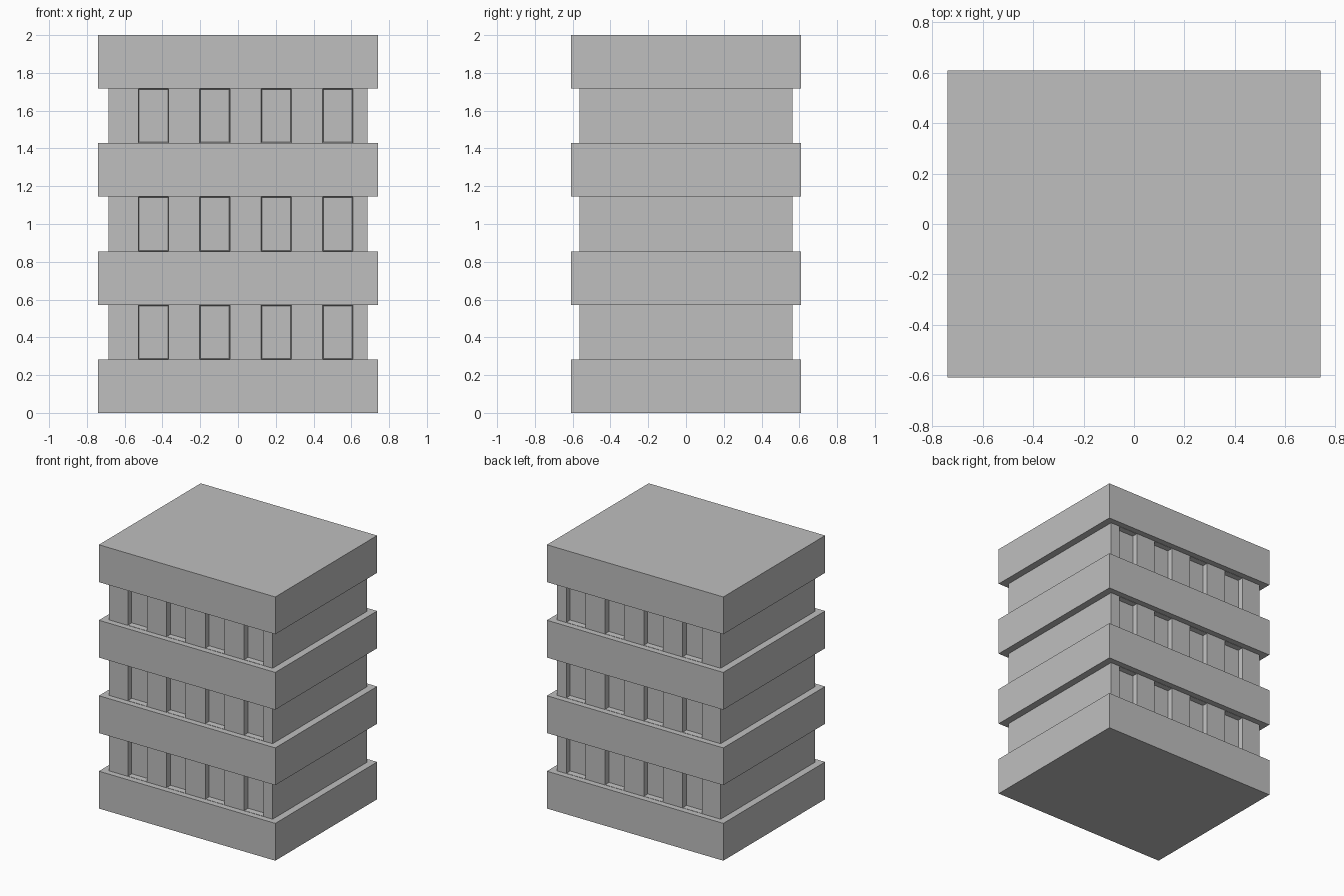
import bpy, bmesh
from mathutils import Matrix, Vector

old = bpy.data.objects.get("Cube")
if old:
    bpy.data.objects.remove(old, do_unlink=True)

# One plain concrete grey
GREY = (0.52, 0.52, 0.52, 1)
concrete = bpy.data.materials.new("concrete_grey")
concrete.use_nodes = True
concrete.diffuse_color = GREY
concrete.node_tree.nodes["Principled BSDF"].inputs["Base Color"].default_value = GREY

FLOORS = 3
TOTAL = 2.0
BAND = 0.283                                     # height of a projecting band
STEP = (TOTAL - BAND) / FLOORS                   # storey height
WINDOWS = [-0.448 + 0.3253 * i for i in range(4)]
HALF = 0.082                                     # half the window width


def box(half_x, half_y, z0, z1):
    bm = bmesh.new()
    size = Matrix.Diagonal((half_x * 2, half_y * 2, z1 - z0, 1))
    place = Matrix.Translation((0, 0, (z0 + z1) / 2))
    bmesh.ops.create_cube(bm, size=1, matrix=place @ size)
    return bm


def finish(bm, name):
    mesh = bpy.data.meshes.new(name)
    bm.to_mesh(mesh)
    bm.free()
    mesh.materials.append(concrete)
    obj = bpy.data.objects.new(name, mesh)
    bpy.context.collection.objects.link(obj)
    return obj


def recess_windows(bm):
    # Slice the wall at each window jamb
    for centre in WINDOWS:
        for side in (-HALF, HALF):
            bmesh.ops.bisect_plane(bm, geom=bm.verts[:] + bm.edges[:] + bm.faces[:],
                                   plane_co=Vector((centre + side, 0, 0)),
                                   plane_no=Vector((1, 0, 0)))
    bm.normal_update()
    # Sink the panes on the front and back
    panes = [f for f in bm.faces if abs(f.normal.y) > 0.9
             and any(abs(f.calc_center_median().x - c) < 0.01 for c in WINDOWS)]
    bmesh.ops.inset_individual(bm, faces=panes, thickness=0.003, depth=0)
    bmesh.ops.inset_individual(bm, faces=panes, thickness=0.005, depth=-0.04)


# Projecting bands, from base to roof
for i in range(FLOORS + 1):
    name = "base_band" if i == 0 else "roof_band" if i == FLOORS else f"floor_band_{i}"
    finish(box(0.74, 0.61, i * STEP, i * STEP + BAND), name)

# Set-back storeys with window recesses
for i in range(FLOORS):
    storey = box(0.686, 0.565, i * STEP + BAND, (i + 1) * STEP)
    recess_windows(storey)
    finish(storey, f"storey_wall_{i + 1}")
